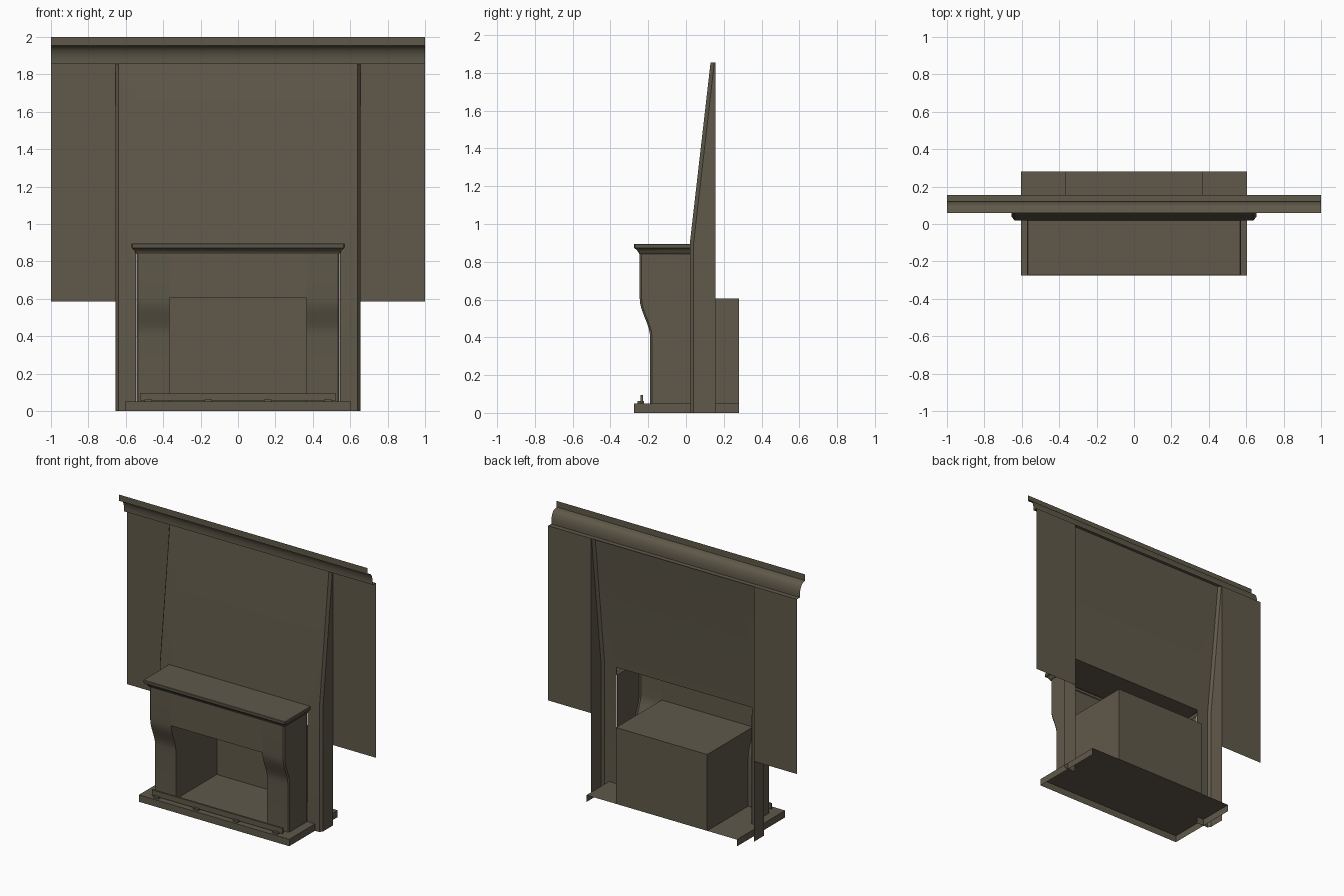
import bpy, bmesh, math

if "Cube" in bpy.data.objects:
    bpy.data.objects.remove(bpy.data.objects["Cube"])

mat = bpy.data.materials.new("olive_brown_plaster")
mat.diffuse_color = (0.115, 0.1, 0.068, 1)
mat.use_nodes = True
mat.node_tree.nodes["Principled BSDF"].inputs["Base Color"].default_value = mat.diffuse_color


def make(name, verts, faces, smooth=True):
    mesh = bpy.data.meshes.new(name)
    mesh.from_pydata(verts, [], faces)
    bm = bmesh.new()
    bm.from_mesh(mesh)
    bmesh.ops.remove_doubles(bm, verts=bm.verts, dist=1e-5)
    bmesh.ops.recalc_face_normals(bm, faces=bm.faces)
    bm.to_mesh(mesh)
    bm.free()
    mesh.materials.append(mat)
    ob = bpy.data.objects.new(name, mesh)
    bpy.context.collection.objects.link(ob)
    if smooth:
        bpy.ops.object.select_all(action='DESELECT')
        ob.select_set(True)
        bpy.context.view_layer.objects.active = ob
        bpy.ops.object.shade_smooth_by_angle(angle=math.radians(35))
    return ob


def loft(name, rows, skip=(), cap=False):
    """Open sheet through rows of points; skip holds (row, column) holes."""
    n = len(rows[0])
    faces = [(r*n+c, r*n+c+1, r*n+n+c+1, r*n+n+c)
             for r in range(len(rows)-1) for c in range(n-1) if (r, c) not in skip]
    if cap:
        faces.append(tuple(range((len(rows)-1)*n, len(rows)*n)))
    return make(name, [p for row in rows for p in row], faces)


def box(name, x0, x1, y0, y1, z0, z1):
    v = [(x, y, z) for x in (x0, x1) for y in (y0, y1) for z in (z0, z1)]
    f = [(0, 1, 3, 2), (4, 6, 7, 5), (0, 4, 5, 1), (2, 3, 7, 6), (0, 2, 6, 4), (1, 5, 7, 3)]
    return make(name, v, f, False)


# hearth: slab shell, open at the back and underneath
loft("hearth", [[(-.605, .28, z), (-.605, -.275, z), (.605, -.275, z), (.605, .28, z)]
                for z in (0, .05)], cap=True)

# chimney breast: chamfered shell leaning back above the mantel, hole for the fireplace
rows = []
for z, y in ((0, .02), (.895, .02), (1.855, .13)):
    half = [(-.655, .155, z), (-.655, y+.02, z), (-.64, y, z), (-.545, y, z)]
    rows.append(half + [(-p[0], p[1], p[2]) for p in reversed(half)])
loft("chimney_breast", rows, skip={(0, 3)})

# surround front profile (y, z), swelling forward in an S-curve
prof = [(-.19, .05), (-.19, .4)]
for i in range(1, 9):
    t = i/8
    prof.append((-.19 - .055*(t*t*(3-2*t)), .4 + .205*t))
top = prof + [(-.245, .84)]

# surround legs with outer cheeks, and the lintel over the opening
for s, side in ((-1, "left"), (1, "right")):
    loft("surround_leg_" + side,
         [[(s*.542, .02, z), (s*.542, y+.01, z), (s*.534, y, z), (s*.367, y, z)]
          for y, z in top])
loft("surround_lintel", [[(-.367, -.245, z), (.367, -.245, z)] for z in (.605, .84)])

# firebox: side walls follow the surround profile
for s, side in ((-1, "left"), (1, "right")):
    loft("firebox_side_" + side, [[(s*.367, y, z), (s*.367, .28, z)] for y, z in prof])
loft("firebox_back_and_roof", [[(-.367, y, z), (.367, y, z)]
                               for y, z in ((.28, .05), (.28, .605), (-.245, .605))])

# mantel shelf with flared moulding
flare = [(.542, -.247, .84), (.549, -.25, .845), (.553, -.255, .855), (.561, -.265, .866),
         (.569, -.274, .872), (.571, -.276, .88), (.571, -.276, .892), (.568, -.273, .895)]
loft("mantel_shelf", [[(-w, .02, z), (-w, y+.006, z), (-w+.006, y, z),
                       (w-.006, y, z), (w, y+.006, z), (w, .02, z)] for w, y, z in flare],
     cap=True)

# hearth fender rail on small feet
box("fender_rail", -.525, .525, -.241, -.227, .056, .095)
for i, x in enumerate((-.48, -.16, .16, .48)):
    box("fender_foot_%d" % (i+1), x-.02, x+.02, -.258, -.222, .05, .062)

# wall panels beside the breast
for s, side in ((-1, "left"), (1, "right")):
    loft("wall_panel_" + side, [[(s*.655, .155, z), (s, .155, z)] for z in (.585, 1.855)])

# crown moulding: fascia, cove and bottom ledge
crown = [(.06, 2), (.06, 1.955), (.075, 1.95)]
for i in range(1, 9):
    a = math.pi/2*i/8
    crown.append((.075+.045*math.sin(a), 1.87+.08*math.cos(a)))
crown += [(.12, 1.855), (.155, 1.855)]
loft("crown_moulding", [[(-1, y, z), (1, y, z)] for y, z in crown])
